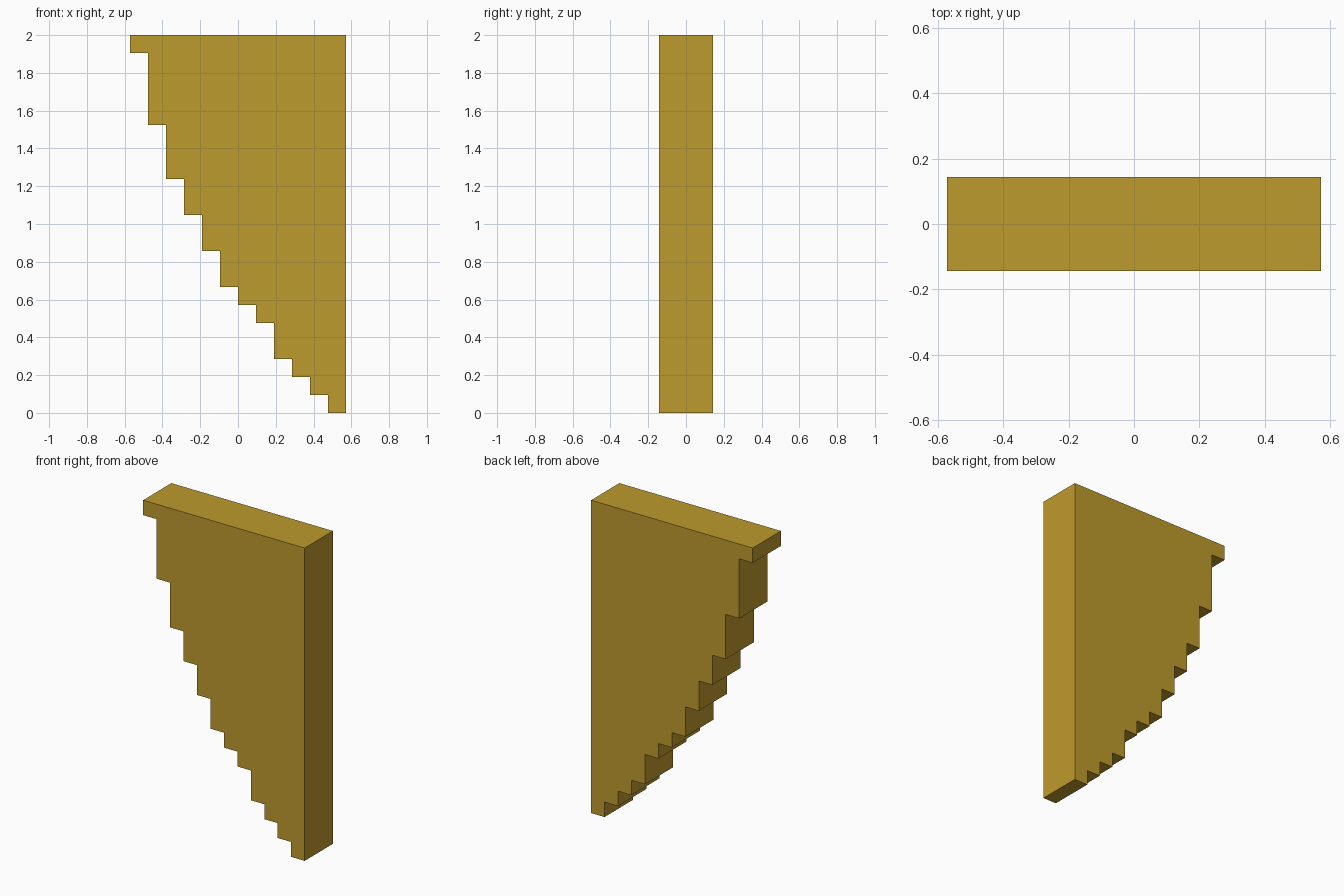
import bpy
import bmesh

default = bpy.data.objects.get("Cube")
if default:
    bpy.data.objects.remove(default, do_unlink=True)

# One step unit: the bracket is 21 units tall, 12 wide and 3 deep
U = 2 / 21
WIDTH, HEIGHT, DEPTH = 12, 21, 3

# Underside height of each one-unit column, from -x to +x
UNDERSIDE = [20, 16, 13, 11, 9, 7, 6, 5, 3, 2, 1, 0]

# Single ochre colour
colour = (0.515, 0.325, 0.026, 1)
ochre = bpy.data.materials.new("ochre")
ochre.diffuse_color = colour
ochre.use_nodes = True
ochre.node_tree.nodes["Principled BSDF"].inputs["Base Color"].default_value = colour

# Stepped outline: straight top and +x edge, staircase along the underside
outline = [(WIDTH, HEIGHT), (0, HEIGHT)]
for column, low in enumerate(UNDERSIDE):
    outline += [(column, low), (column + 1, low)]

# Extrude the outline through the depth
bm = bmesh.new()
front = bm.faces.new([
    bm.verts.new(((x - WIDTH / 2) * U, -DEPTH / 2 * U, z * U)) for x, z in outline
])
extruded = bmesh.ops.extrude_face_region(bm, geom=[front], use_keep_orig=True)
back_verts = [v for v in extruded["geom"] if isinstance(v, bmesh.types.BMVert)]
bmesh.ops.translate(bm, verts=back_verts, vec=(0, DEPTH * U, 0))
bmesh.ops.recalc_face_normals(bm, faces=bm.faces)

mesh = bpy.data.meshes.new("stepped_bracket")
bm.to_mesh(mesh)
bm.free()
mesh.materials.append(ochre)
bracket = bpy.data.objects.new("stepped_bracket", mesh)
bpy.context.collection.objects.link(bracket)
